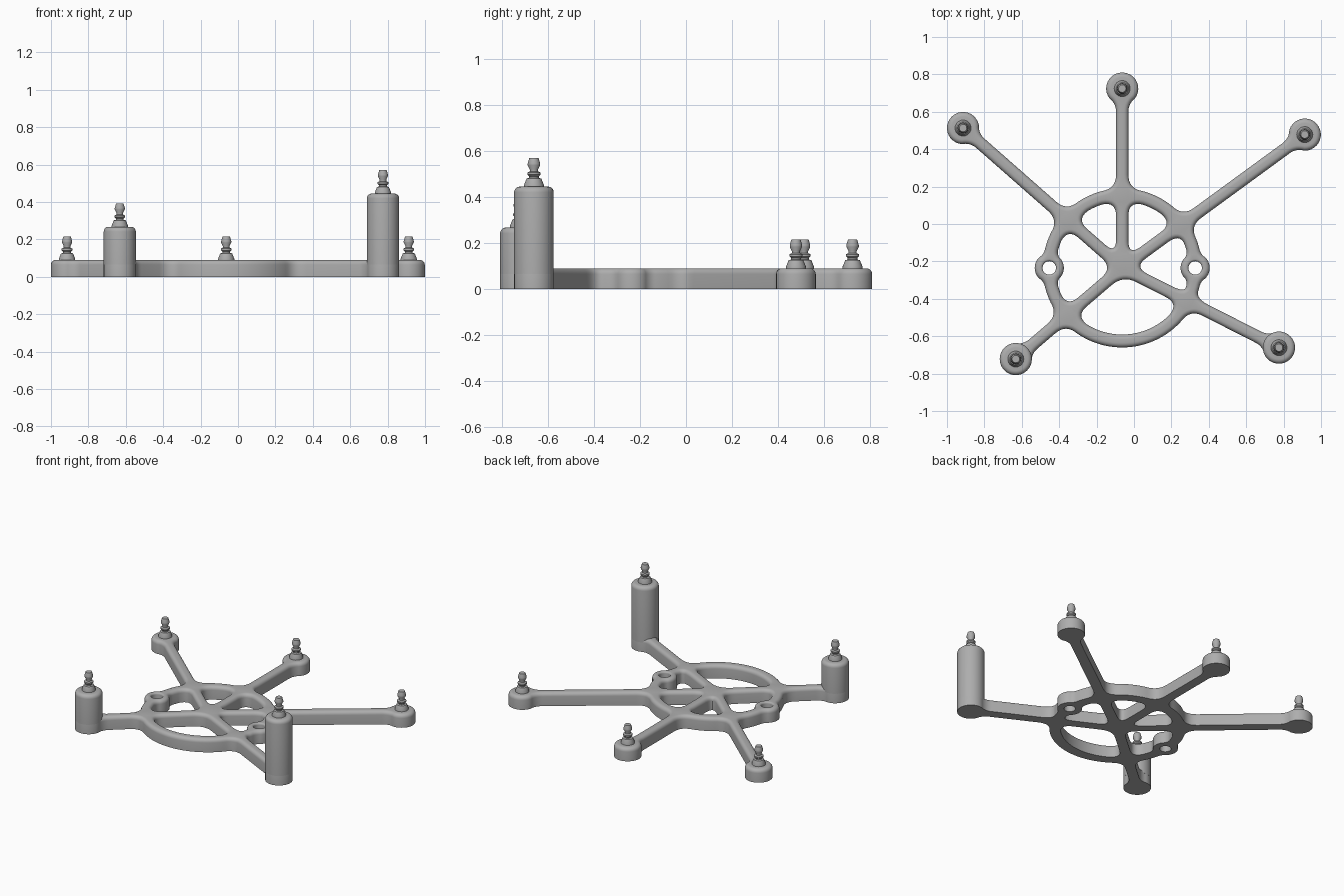
import bpy, bmesh
from math import sin, cos, asin, acos, atan2, pi, tau
from mathutils import Vector

if "Cube" in bpy.data.objects:
    bpy.data.objects.remove(bpy.data.objects["Cube"])

HUB = Vector((-0.063, -0.235))
THICK, ROUND = 0.09, 0.025          # plate height and top edge radius
HALF = 0.033                        # half width of an arm
R_IN, R_OUT, R_MID = 0.356, 0.425, 0.39
EYE, EYE_HOLE = 0.078, 0.036
BOSS = 0.086
# name, position, height of the post at the arm end
POSTS = [("right_front", (-0.632, -0.722), 0.267),
         ("left_front", (0.775, -0.661), 0.445),
         ("left_back", (0.913, 0.478), THICK),
         ("back", (-0.063, 0.724), THICK),
         ("right_back", (-0.914, 0.513), THICK)]

grey = bpy.data.materials.new("plain grey")
grey.use_nodes = True
colour = (0.42, 0.42, 0.42, 1)
grey.diffuse_color = colour
grey.node_tree.nodes["Principled BSDF"].inputs["Base Color"].default_value = colour


def polar(c, r, a):
    return c + Vector((r * cos(a), r * sin(a)))


# Outline segments: (point function, length, blend at the end, steps)
def line(p, q, blend):
    return (lambda s: p.lerp(q, s), (q - p).length, blend, 1)


def arc(c, r, a, b, blend):
    length = abs(b - a) * r
    return (lambda s: polar(c, r, a + (b - a) * s), length, blend,
            max(4, int(length / 0.022)))


def outline(segs):
    """Join segments into a closed loop, with a soft curve at each corner."""
    pts = []
    for i, (f, length, blend, steps) in enumerate(segs):
        g, glen = segs[(i + 1) % len(segs)][:2]
        t0 = min(segs[i - 1][2] / length, 0.45)
        t1 = min(blend / length, 0.45)
        pts += [f(t0 + (1 - t1 - t0) * k / steps) for k in range(steps + 1)]
        p, c, q = f(1 - t1), f(1), g(min(blend / glen, 0.45))
        for k in range(1, 8):
            u = k / 8
            pts.append(p * (1 - u) ** 2 + c * 2 * u * (1 - u) + q * u * u)
    return pts


def rim(radius, a, b, outside):
    """Ring edge from angle a to b, going around an eyelet if there is one."""
    for e in (0, pi, tau):
        if a < e < b:
            centre = polar(HUB, R_MID, e)
            w = acos((R_MID**2 + radius**2 - EYE**2) / (2 * R_MID * radius))
            g = acos((R_MID**2 + EYE**2 - radius**2) / (2 * R_MID * EYE))
            if outside:
                bulge = arc(centre, EYE, e - (pi - g), e + (pi - g), 0.03)
            else:
                bulge = arc(centre, EYE, e + pi + g, e + pi - g, 0.03)
            return [arc(HUB, radius, a, e - w, 0.03), bulge,
                    arc(HUB, radius, e + w, b, 0.075)]
    return [arc(HUB, radius, a, b, 0.075)]


def finish(bm, name):
    bmesh.ops.recalc_face_normals(bm, faces=bm.faces)
    mesh = bpy.data.meshes.new(name)
    bm.to_mesh(mesh)
    bm.free()
    mesh.materials.append(grey)
    obj = bpy.data.objects.new(name, mesh)
    bpy.context.collection.objects.link(obj)
    bpy.ops.object.select_all(action='DESELECT')
    obj.select_set(True)
    bpy.context.view_layer.objects.active = obj
    bpy.ops.object.shade_smooth_by_angle()
    return obj


# Loops of the frame: one outer edge, five openings, two eyelet holes
outer, loops = [], []
arms = []
for name, pos, height in POSTS:
    d = Vector(pos) - HUB
    arms.append((atan2(d.y, d.x) % tau, d.length, Vector(pos)))
arms.sort(key=lambda arm: arm[0])
for i, (a, dist, boss) in enumerate(arms):
    b, next_dist, next_boss = arms[(i + 1) % len(arms)]
    if b < a:
        b += tau
    k = asin(HALF / BOSS)
    wo, wi = asin(HALF / R_OUT), asin(HALF / R_IN)
    # boss, arm side, ring edge, side of the next arm
    outer.append(arc(boss, BOSS, a - (pi - k), a + (pi - k), 0.045))
    outer.append(line(polar(boss, BOSS, a + (pi - k)),
                      polar(HUB, R_OUT, a + wo), 0.075))
    outer += rim(R_OUT, a + wo, b - wo, True)
    outer.append(line(polar(HUB, R_OUT, b - wo),
                      polar(next_boss, BOSS, b - (pi - k)), 0.045))
    # opening between this arm and the next
    corner = polar(HUB, HALF / sin((b - a) / 2), (a + b) / 2)
    opening = [line(corner, polar(HUB, R_IN, a + wi), 0.075)]
    opening += rim(R_IN, a + wi, b - wi, False)
    opening.append(line(polar(HUB, R_IN, b - wi), corner, 0.08))
    loops.append((outline(opening), -1, ROUND))
loops.append((outline(outer), 1, ROUND))
for e in (0, pi):
    centre = polar(HUB, R_MID, e)
    hole = [polar(centre, EYE_HOLE, tau * k / 32) for k in range(32)]
    loops.append((hole, -1, 0.012))

# Frame: walls with a rounded top edge, then flat top and bottom
bm = bmesh.new()
caps = {0: [], 1: []}
for pts, side, r in loops:
    n = len(pts)
    normals = []
    for i in range(n):
        t = ((pts[i] - pts[i - 1]).normalized()
             + (pts[(i + 1) % n] - pts[i]).normalized()).normalized()
        normals.append(Vector((-t.y, t.x)) * side)
    levels = [(0, 0)]
    for s in range(6):
        q = pi / 2 * s / 5
        levels.append((r * (1 - cos(q)), THICK - r + r * sin(q)))
    rows = [[bm.verts.new((*(p + m * inset), z)) for p, m in zip(pts, normals)]
            for inset, z in levels]
    for low, high in zip(rows, rows[1:]):
        for i in range(n):
            j = (i + 1) % n
            bm.faces.new((low[i], low[j], high[j], high[i]))
    for cap, row in ((0, rows[0]), (1, rows[-1])):
        caps[cap] += [bm.edges.get((row[i], row[(i + 1) % n])) for i in range(n)]
for cap, edges in caps.items():
    bmesh.ops.triangle_fill(bm, edges=edges, use_beauty=True,
                            normal=(0, 0, 1 if cap else -1))
finish(bm, "frame")


def lathe(name, profile, pos, steps):
    bm = bmesh.new()
    verts = [bm.verts.new((r, 0, z)) for r, z in profile]
    edges = [bm.edges.new(pair) for pair in zip(verts, verts[1:])]
    bmesh.ops.spin(bm, geom=verts + edges, axis=(0, 0, 1), cent=(0, 0, 0),
                   angle=tau, steps=steps)
    bmesh.ops.remove_doubles(bm, verts=bm.verts, dist=0.0005)
    obj = finish(bm, name)
    obj.location = (*pos, 0)


# Barbed pegs: foot, flange, neck and bulb
PEG = [(0, -0.005), (0.043, -0.005), (0.043, 0.008), (0.032, 0.035),
       (0.021, 0.038), (0.021, 0.045), (0.029, 0.052), (0.029, 0.061),
       (0.018, 0.066), (0.018, 0.075), (0.027, 0.093), (0.027, 0.101),
       (0.02, 0.125), (0, 0.125)]
for name, pos, height in POSTS:
    lathe(name + "_peg", [(r, z + height) for r, z in PEG], pos, 24)
    # Taller columns rise from the frame
    if height > THICK:
        edge = [(BOSS - ROUND + ROUND * cos(pi / 2 * s / 5),
                 height - ROUND + ROUND * sin(pi / 2 * s / 5)) for s in range(6)]
        base = THICK - ROUND
        lathe(name + "_column", [(0, base), (BOSS, base)] + edge + [(0, height)],
              pos, 40)
